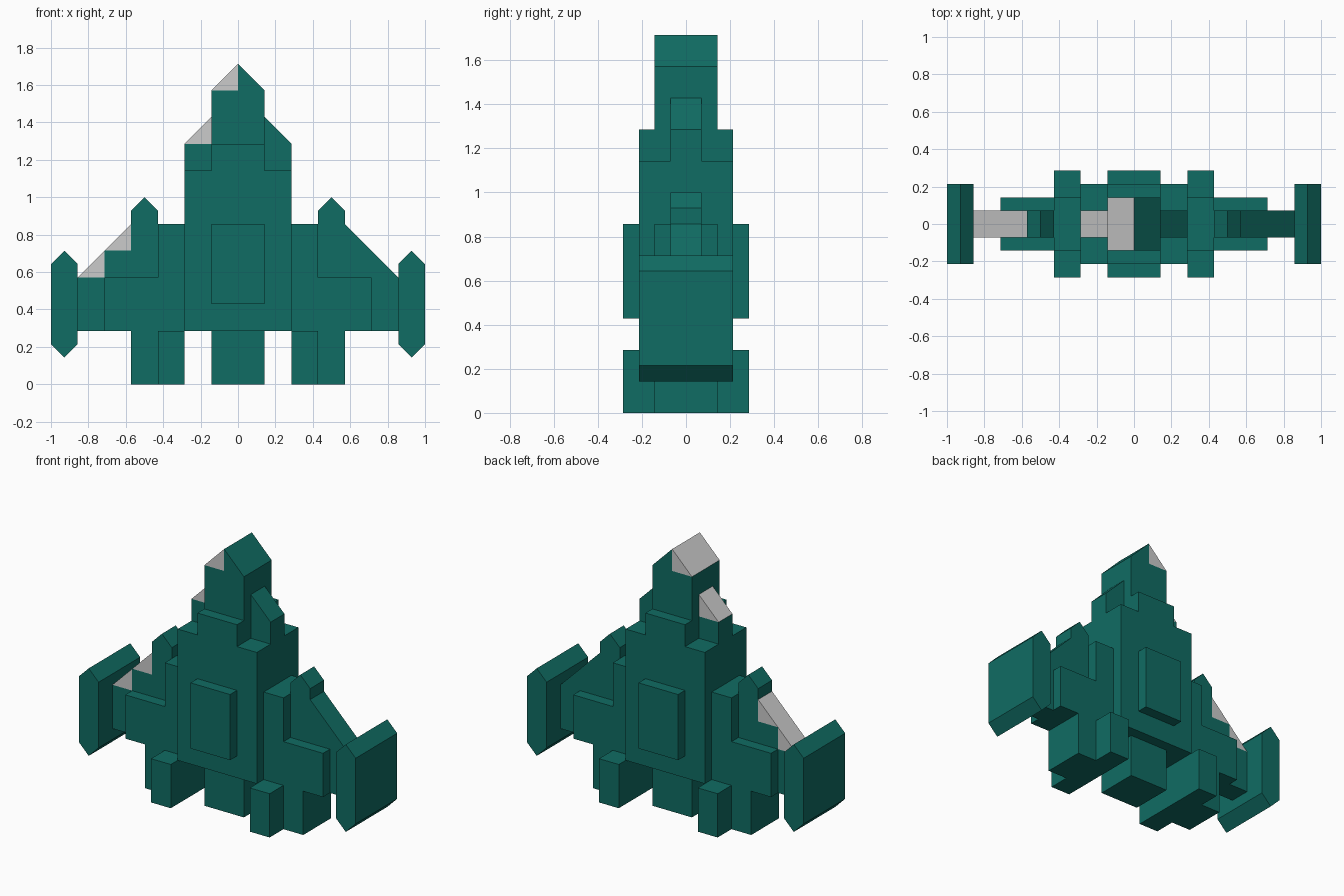
import bpy

if "Cube" in bpy.data.objects:
    bpy.data.objects.remove(bpy.data.objects["Cube"])

U = 1 / 7  # the model sits on a regular block grid

teal = bpy.data.materials.new("teal")
teal.diffuse_color = (0.005, 0.15, 0.125, 1)
teal.use_nodes = True
teal.node_tree.nodes["Principled BSDF"].inputs["Base Color"].default_value = teal.diffuse_color


def slab(name, profile, half_depth, side=1, coloured=True):
    """Extrude an x-z profile (grid units) evenly to front and back."""
    pts = [(x * side, z) for x, z in profile]
    if side < 0:
        pts.reverse()
    n = len(pts)
    verts = [(x * U, y * U, z * U) for y in (-half_depth, half_depth) for x, z in pts]
    faces = [tuple(range(n)), tuple(reversed(range(n, 2 * n)))]
    faces += [((i + 1) % n, i, n + i, n + (i + 1) % n) for i in range(n)]
    mesh = bpy.data.meshes.new(name)
    mesh.from_pydata(verts, [], faces)
    obj = bpy.data.objects.new(name, mesh)
    bpy.context.collection.objects.link(obj)
    if coloured:
        mesh.materials.append(teal)
    return obj


def box(name, x0, x1, z0, z1, half_depth, side=1):
    return slab(name, [(x0, z0), (x1, z0), (x1, z1), (x0, z1)], half_depth, side)


# Central hull, raised hatch on both faces, middle engine
slab("hull", [(-2, 2), (2, 2), (2, 8), (1, 8), (1, 9), (-1, 9), (-1, 8), (-2, 8)], 1.5)
box("hatch", -1, 1, 3, 6, 2)
box("middle_engine", -1, 1, 0, 2, 1)
box("nose", -1, 1, 9, 11, 1)

for side, label in ((-1, "left"), (1, "right")):
    # Sloped pieces are bare grey on the left, coloured on the right
    painted = side > 0
    slab("nose_tip_" + label, [(0, 11), (1, 11), (0, 12)], 1, side, painted)
    box("shoulder_" + label, 1, 2, 8, 9, 0.5, side)
    slab("shoulder_slope_" + label, [(1, 9), (2, 9), (1, 10)], 0.5, side, painted)

    # Thick wing root with outer engine below
    slab("wing_root_" + label,
         [(2, 2), (3, 2), (3, 0), (4, 0), (4, 2), (5, 2), (5, 4), (3, 4), (3, 6), (2, 6)],
         1, side)
    box("engine_" + label, 2, 3, 0, 2, 2, side)

    # Pointed cannon and thin wing
    slab("cannon_" + label, [(3, 4), (4, 4), (4, 6.5), (3.5, 7), (3, 6.5)], 0.5, side)
    box("thin_wing_" + label, 5, 6, 2, 4, 0.5, side)
    box("wing_step_" + label, 4, 5, 4, 5, 0.5, side)
    for i in (4, 5):
        slab(f"wing_slope_{i - 3}_{label}", [(i, 9 - i), (i + 1, 9 - i), (i, 10 - i)],
             0.5, side, painted)

    # Wingtip pod with pointed top and bottom
    slab("wingtip_" + label,
         [(6, 1.5), (6.5, 1), (7, 1.5), (7, 4.5), (6.5, 5), (6, 4.5)], 1.5, side)
